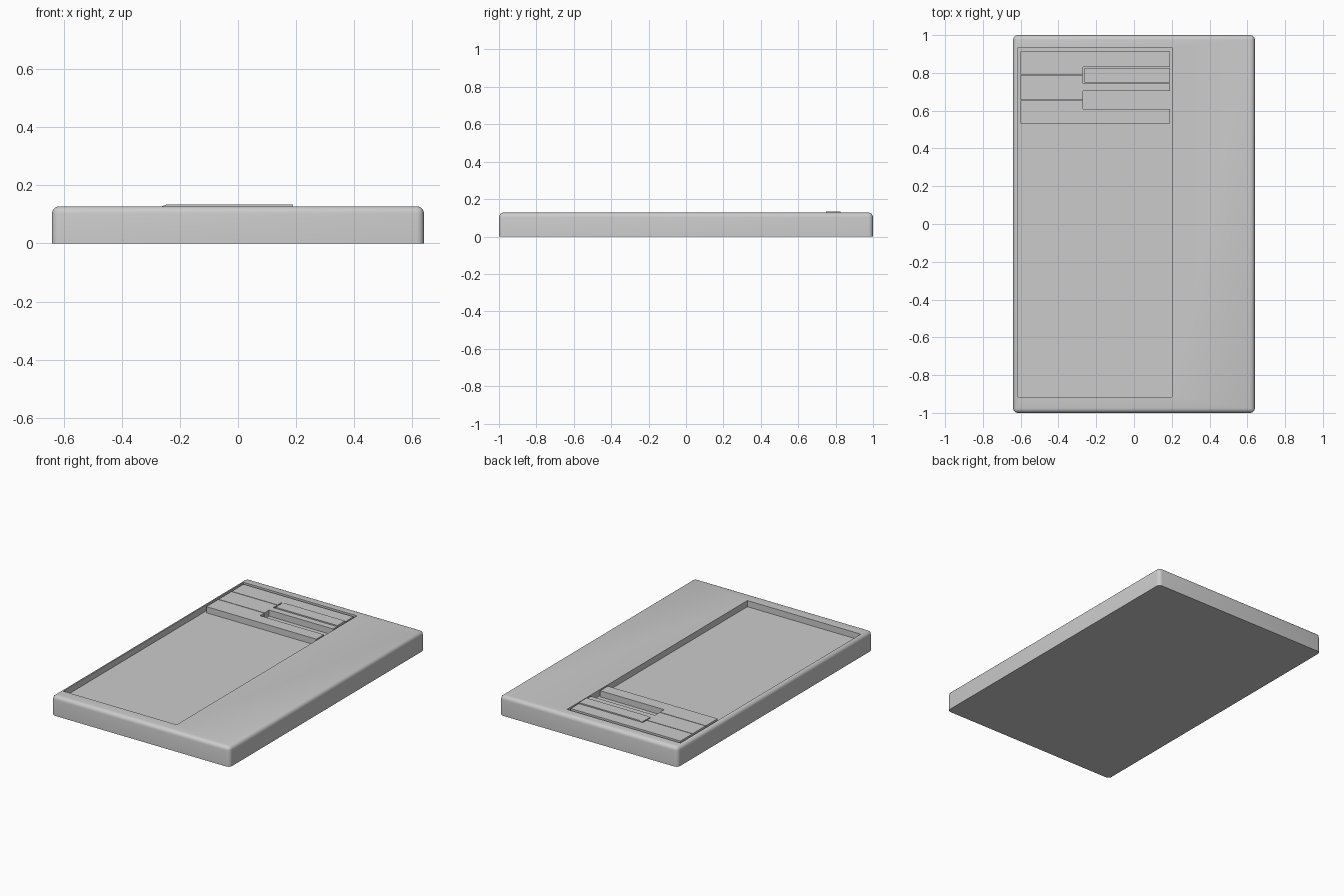
import bpy, bmesh

if "Cube" in bpy.data.objects:
    bpy.data.objects.remove(bpy.data.objects["Cube"])

TOP, FLOOR = 0.128, 0.088


def finish(name, bm):
    bmesh.ops.recalc_face_normals(bm, faces=bm.faces)
    mesh = bpy.data.meshes.new(name)
    bm.to_mesh(mesh)
    bm.free()
    obj = bpy.data.objects.new(name, mesh)
    bpy.context.collection.objects.link(obj)
    return obj


def prism(outline, z0, z1):
    """Extrude a flat outline from z0 to z1."""
    bm = bmesh.new()
    face = bm.faces.new([bm.verts.new((x, y, z0)) for x, y in outline])
    ext = bmesh.ops.extrude_face_region(bm, geom=[face])
    for v in ext["geom"]:
        if isinstance(v, bmesh.types.BMVert):
            v.co.z = z1
    return bm


def rect(x0, x1, y0, y1):
    return [(x0, y0), (x1, y0), (x1, y1), (x0, y1)]


# Tray body: rounded on the top and upright edges, sharp at the bottom
bm = prism(rect(-0.64, 0.64, -1, 1), 0, TOP)
edges = [e for e in bm.edges if max(v.co.z for v in e.verts) > 0.01]
bmesh.ops.bevel(bm, geom=edges, offset=0.025, segments=5, profile=0.5, affect='EDGES')
body = finish("tray_body", bm)

# Long recess cut into the top
cutter = finish("recess_cutter", prism(rect(-0.615, 0.2, -0.915, 0.935), FLOOR, 0.3))
cutter.hide_render = True
cutter.hide_set(True)
cut = body.modifiers.new("recess", 'BOOLEAN')
cut.operation = 'DIFFERENCE'
cut.solver = 'EXACT'
cut.object = cutter

bpy.context.view_layer.objects.active = body
body.select_set(True)
bpy.ops.object.shade_smooth_by_angle(angle=0.6)

# Three key plates: wide on the left, narrower arm on the right
L, M, R, GAP = -0.60, -0.27, 0.19, 0.002
for name, y0, y1, arm0, arm1 in (
        ("back_plate", 0.79, 0.915, 0.83, 0.915),
        ("middle_plate", 0.655, 0.79, 0.705, 0.745),
        ("front_plate", 0.53, 0.655, 0.53, 0.61)):
    lo, hi = y0 + GAP, y1 - GAP
    a0 = lo if arm0 == y0 else arm0
    a1 = hi if arm1 == y1 else arm1
    pts = [(L, lo), (M, lo), (M, a0), (R, a0), (R, a1), (M, a1), (M, hi), (L, hi)]
    pts = [p for i, p in enumerate(pts) if p != pts[i - 1]]
    finish(name, prism(pts, FLOOR - 0.004, TOP))

# Raised slider bar in the rear slot, with a chamfered left end
bm = prism(rect(-0.262, R, 0.748, 0.827), FLOOR - 0.004, 0.134)
for v in bm.verts:
    if v.co.z < 0.1:
        continue
    if v.co.x < 0:
        v.co.z = 0.128
end = [e for e in bm.edges if all(v.co.z > 0.13 for v in e.verts)]
bm.free()
profile = [(-0.262, FLOOR - 0.004), (R, FLOOR - 0.004), (R, 0.134), (-0.245, 0.134), (-0.262, 0.128)]
bm = bmesh.new()
face = bm.faces.new([bm.verts.new((x, 0.748, z)) for x, z in profile])
ext = bmesh.ops.extrude_face_region(bm, geom=[face])
for v in ext["geom"]:
    if isinstance(v, bmesh.types.BMVert):
        v.co.y = 0.827
finish("slider_bar", bm)
